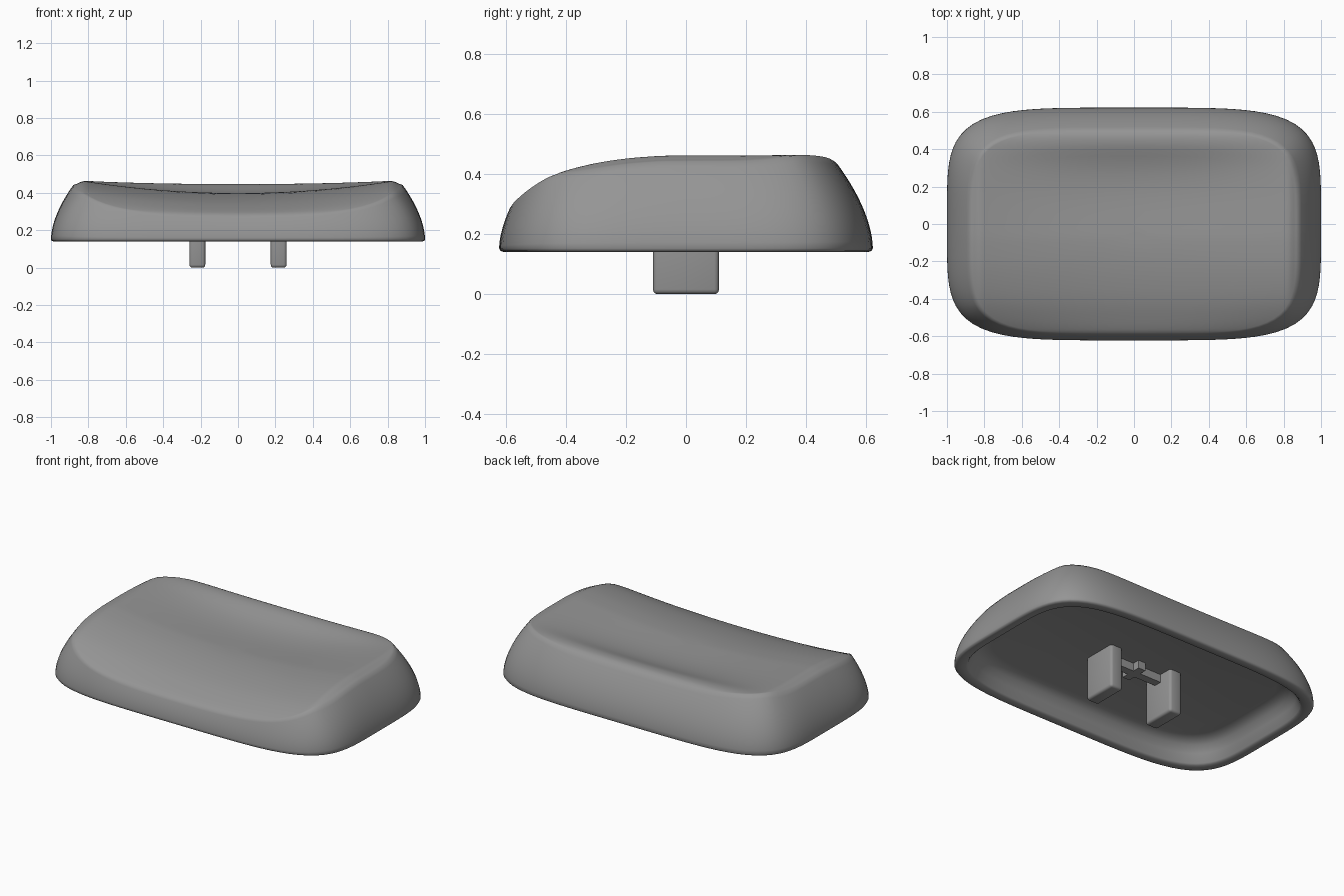
import bpy, bmesh, math
from mathutils import Vector

if "Cube" in bpy.data.objects:
    bpy.data.objects.remove(bpy.data.objects["Cube"])

grey = bpy.data.materials.new("warm_grey")
grey.diffuse_color = (0.3, 0.3, 0.3, 1)
grey.use_nodes = True
grey.node_tree.nodes["Principled BSDF"].inputs["Base Color"].default_value = grey.diffuse_color


def smooth(a, b, t):
    t = max(0, min(1, (t - a) / (b - a)))
    return t * t * (3 - 2 * t)


def interp(points, t):
    """Smooth curve through a few (position, value) points."""
    n = len(points)
    if t <= points[0][0]:
        return points[0][1]
    for i in range(n - 1):
        (x0, y0), (x1, y1) = points[i], points[i + 1]
        if t <= x1:
            xa, ya = points[max(i - 1, 0)]
            xb, yb = points[min(i + 2, n - 1)]
            m0, m1 = (y1 - ya) / (x1 - xa), (yb - y0) / (xb - x0)
            d = x1 - x0
            u = (t - x0) / d
            return ((2*u**3 - 3*u*u + 1) * y0 + (u**3 - 2*u*u + u) * d * m0
                    + (3*u*u - 2*u**3) * y1 + (u**3 - u*u) * d * m1)
    return points[-1][1]


# Ridge height and dish depth along y
RIDGE = [(-.6, .29), (-.57, .325), (-.5, .372), (-.4, .415), (-.25, .449), (-.1, .464),
         (0, .466), (.2, .466), (.4, .466), (.45, .463), (.48, .456), (.51, .438)]
DISH = [(-.6, .025), (-.5, .05), (-.35, .062), (-.1, .066), (.15, .073), (.3, .058),
        (.42, .022), (.5, .010)]


def top_height(x, y):
    dip = interp(DISH, y) * max(0, 1 - (x / .84) ** 2)
    return interp(RIDGE, y) - dip - .025 * smooth(.81, .89, abs(x))


def outline(hx, front, back, n=4.6, count=128):
    """Rounded rectangle as a superellipse."""
    cy, hy = (front + back) / 2, (back - front) / 2
    pts = []
    for i in range(count):
        a = 2 * math.pi * i / count
        c, s = math.cos(a), math.sin(a)
        # even spacing around the corners
        r = (abs(c) ** n + abs(s) ** n) ** (-1 / n)
        pts.append((hx * r * c, cy + hy * r * s))
    return pts


def finish(bm, name, angle=40):
    bmesh.ops.recalc_face_normals(bm, faces=bm.faces)
    mesh = bpy.data.meshes.new(name)
    bm.to_mesh(mesh)
    bm.free()
    ob = bpy.data.objects.new(name, mesh)
    bpy.context.collection.objects.link(ob)
    mesh.materials.append(grey)
    bpy.ops.object.select_all(action='DESELECT')
    ob.select_set(True)
    bpy.context.view_layer.objects.active = ob
    bpy.ops.object.shade_smooth_by_angle(angle=math.radians(angle))
    return ob


# Cap shell: rings from the inner ceiling, around the lip, up the wall, over the dish
rings = []


def flat_ring(hx, hy, z):
    rings.append([(x, y, z) for x, y in outline(hx, -hy, hy)])


for hx, hy, z in ((.82, .45, .27), (.86, .485, .262), (.89, .515, .24), (.915, .54, .20),
                  (.935, .56, .15), (.945, .568, .14), (.985, .607, .14), (.996, .617, .144)):
    flat_ring(hx, hy, z)

rim = outline(.88, -.59, .505)
base = outline(1, -.622, .622)
for k in range(15):
    h = k / 14
    o = 1 - h ** 1.75
    ring = []
    for (rx, ry), (bx, by) in zip(rim, base):
        ring.append((rx + (bx - rx) * o, ry + (by - ry) * o,
                     .152 + (top_height(rx, ry) - .152) * h))
    rings.append(ring)

for s in (.985, .97, .955, .94, .92, .9, .87, .84, .8, .74, .66, .56, .45, .33, .2, .08):
    ring = []
    for rx, ry in rim:
        x, y = rx * s, -.0425 + (ry + .0425) * s
        ring.append((x, y, top_height(x, y)))
    rings.append(ring)

bm = bmesh.new()
loops = [[bm.verts.new(p) for p in ring] for ring in rings]
for a, b in zip(loops, loops[1:]):
    for i in range(len(a)):
        j = (i + 1) % len(a)
        bm.faces.new((a[i], a[j], b[j], b[i]))
bm.faces.new(loops[0])
bm.faces.new(loops[-1])
finish(bm, "cap_shell", 60)


def block(name, lo, hi, bevel):
    bm = bmesh.new()
    bmesh.ops.create_cube(bm, size=1)
    lo, hi = Vector(lo), Vector(hi)
    for v in bm.verts:
        v.co = (lo + hi) / 2 + v.co * (hi - lo)
    if bevel:
        bmesh.ops.bevel(bm, geom=bm.edges[:], offset=bevel, segments=3,
                        profile=.5, affect='EDGES')
    return finish(bm, name)


# Two mounting legs joined by a small cross rib under the ceiling
for side, x in (("left", -.2175), ("right", .2175)):
    block(side + "_leg", (x - .0425, -.11, 0), (x + .0425, .11, .29), .016)
block("long_rib", (-.18, -.025, .22), (.18, .025, .28), 0)
block("cross_rib", (-.025, -.07, .22), (.025, .07, .28), 0)
